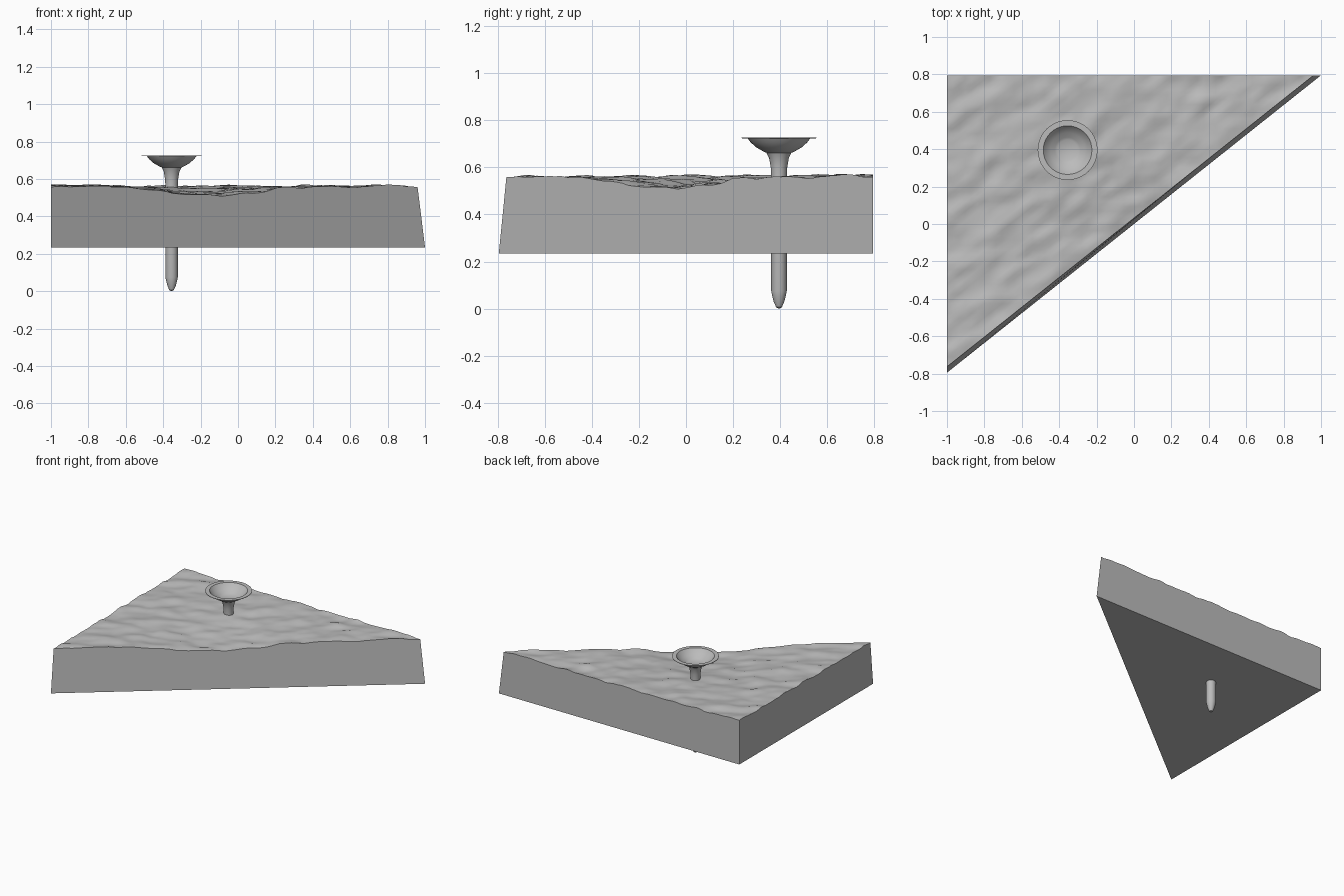
import bpy, bmesh, math
from mathutils import Vector, noise

if "Cube" in bpy.data.objects:
    bpy.data.objects.remove(bpy.data.objects["Cube"])

grey = bpy.data.materials.new("stone grey")
grey.diffuse_color = (0.5, 0.5, 0.5, 1)
grey.use_nodes = True
grey.node_tree.nodes["Principled BSDF"].inputs["Base Color"].default_value = grey.diffuse_color


def finish(bm, name, angle):
    bmesh.ops.recalc_face_normals(bm, faces=bm.faces)
    mesh = bpy.data.meshes.new(name)
    bm.to_mesh(mesh)
    bm.free()
    mesh.materials.append(grey)
    obj = bpy.data.objects.new(name, mesh)
    bpy.context.collection.objects.link(obj)
    bpy.ops.object.select_all(action='DESELECT')
    bpy.context.view_layer.objects.active = obj
    obj.select_set(True)
    bpy.ops.object.shade_smooth_by_angle(angle=math.radians(angle))
    return obj


def ground_height(x, y):
    # shallow hollow in the middle of the slope, plus slanted ripples
    hollow = 0.05 * math.exp(-((x + 0.12) ** 2 + (y + 0.08) ** 2) / 0.18)
    along, across = x * 0.85 + y * 0.5, y * 0.85 - x * 0.5
    ripple = noise.noise(Vector((along * 7, across * 13, 0.3)))
    fine = noise.noise(Vector((along * 16, across * 24, 4.7)))
    return 0.562 - hollow + 0.014 * ripple + 0.005 * fine


# Triangular block with a rough top
N = 60
corner, right, front = Vector((-1, 0.795)), Vector((0.96, 0.795)), Vector((-1, -0.763))
bm = bmesh.new()
top = {}
for i in range(N + 1):
    for j in range(N + 1 - i):
        p = corner + (right - corner) * i / N + (front - corner) * j / N
        top[i, j] = bm.verts.new((p.x, p.y, ground_height(p.x, p.y)))
for i in range(N):
    for j in range(N - i):
        bm.faces.new((top[i, j], top[i, j + 1], top[i + 1, j]))
        if i + j < N - 1:
            bm.faces.new((top[i + 1, j], top[i, j + 1], top[i + 1, j + 1]))

# Flat walls and underside; the long wall leans outward at its foot
b_corner, b_right, b_front = [bm.verts.new((x, y, 0.235)) for x, y in
                              ((-1, 0.795), (1, 0.795), (-1, -0.795))]
bm.faces.new([top[i, 0] for i in range(N + 1)] + [b_right, b_corner])
bm.faces.new([top[0, j] for j in range(N + 1)] + [b_front, b_corner])
bm.faces.new([top[i, N - i] for i in range(N + 1)] + [b_right, b_front])
bm.faces.new((b_corner, b_right, b_front))
finish(bm, "rough_block", 40)

# Pin through the block: rounded tip, straight stem, flared bowl with a thin rim
profile = [(0, 0), (0.012, 0.006), (0.022, 0.028), (0.029, 0.055), (0.033, 0.075),
           (0.033, 0.56), (0.035, 0.6), (0.042, 0.64), (0.053, 0.662), (0.065, 0.667),
           (0.095, 0.684), (0.12, 0.706), (0.132, 0.722), (0.16, 0.724), (0.16, 0.727),
           (0.13, 0.727), (0.117, 0.71), (0.093, 0.69), (0.068, 0.676), (0.055, 0.668),
           (0, 0.668)]
bm = bmesh.new()
verts = [bm.verts.new((r, 0, z)) for r, z in profile]
edges = [bm.edges.new(pair) for pair in zip(verts, verts[1:])]
bmesh.ops.spin(bm, geom=verts + edges, axis=(0, 0, 1), cent=(0, 0, 0),
               angle=math.tau, steps=40)
bmesh.ops.remove_doubles(bm, verts=bm.verts, dist=0.0005)
pin = finish(bm, "flared_pin", 35)
pin.location = (-0.355, 0.395, 0)
